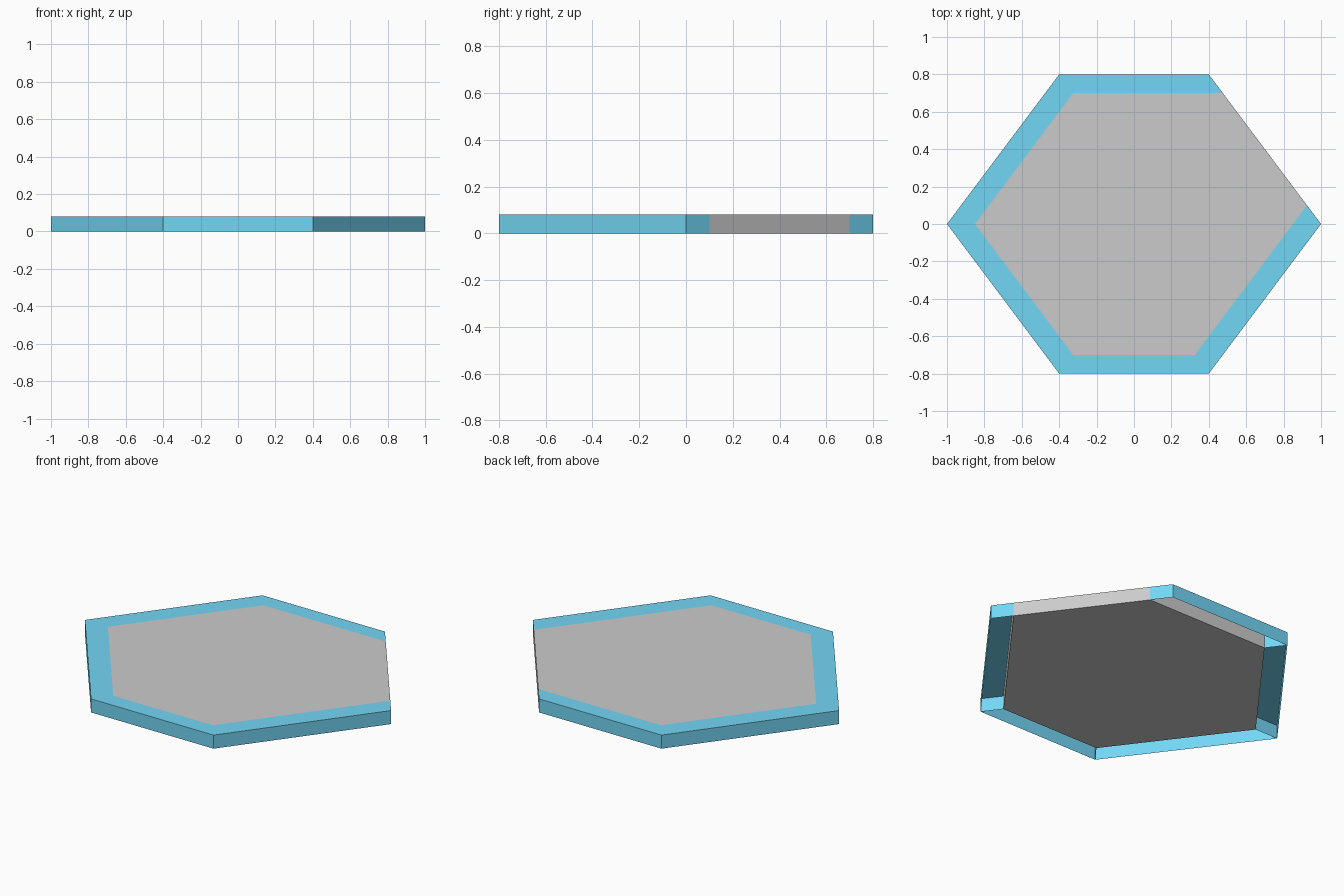
import bpy, bmesh

if "Cube" in bpy.data.objects:
    bpy.data.objects.remove(bpy.data.objects["Cube"])

H = 0.08  # slab thickness

blue = bpy.data.materials.new("blue")
blue.diffuse_color = (0.17, 0.67, 0.91, 1)
blue.use_nodes = True
blue.node_tree.nodes["Principled BSDF"].inputs["Base Color"].default_value = blue.diffuse_color


def prism(name, outline, material=None, skip_inner=False):
    """Extrude a counter-clockwise outline to height H.
    skip_inner leaves the underside and the side between points 2 and 3 open."""
    bm = bmesh.new()
    low = [bm.verts.new((x, y, 0)) for x, y in outline]
    top = [bm.verts.new((x, y, H)) for x, y in outline]
    n = len(outline)
    bm.faces.new(top)
    if not skip_inner:
        bm.faces.new(low[::-1])
    for i in range(n):
        j = (i + 1) % n
        if not (skip_inner and i == 2):
            bm.faces.new((low[i], low[j], top[j], top[i]))
    mesh = bpy.data.meshes.new(name)
    bm.to_mesh(mesh)
    bm.free()
    obj = bpy.data.objects.new(name, mesh)
    bpy.context.collection.objects.link(obj)
    if material:
        mesh.materials.append(material)
    return obj


# Matching outer and inner corners, counter-clockwise from the back right side;
# the inner line runs out to the open back right edge at both ends
outer = [(0.4, 0.8), (-0.4, 0.8), (-1, 0), (-0.4, -0.8), (0.4, -0.8), (1, 0)]
inner = [(0.475, 0.7), (-0.325, 0.7), (-0.85, 0), (-0.325, -0.7), (0.325, -0.7), (0.925, 0.1)]

# Grey centre panel, flush with the back right edge
prism("centre_panel", inner)

# Five hollow, mitred border strips, open underneath
names = ["back", "back_left", "front_left", "front", "front_right"]
for i, side in enumerate(names):
    strip = [inner[i], outer[i], outer[i + 1], inner[i + 1]]
    # order: start mitre, outer wall, end mitre, open inner side
    strip = strip[1:] + strip[:1]
    prism("border_" + side, strip, blue, skip_inner=True)
